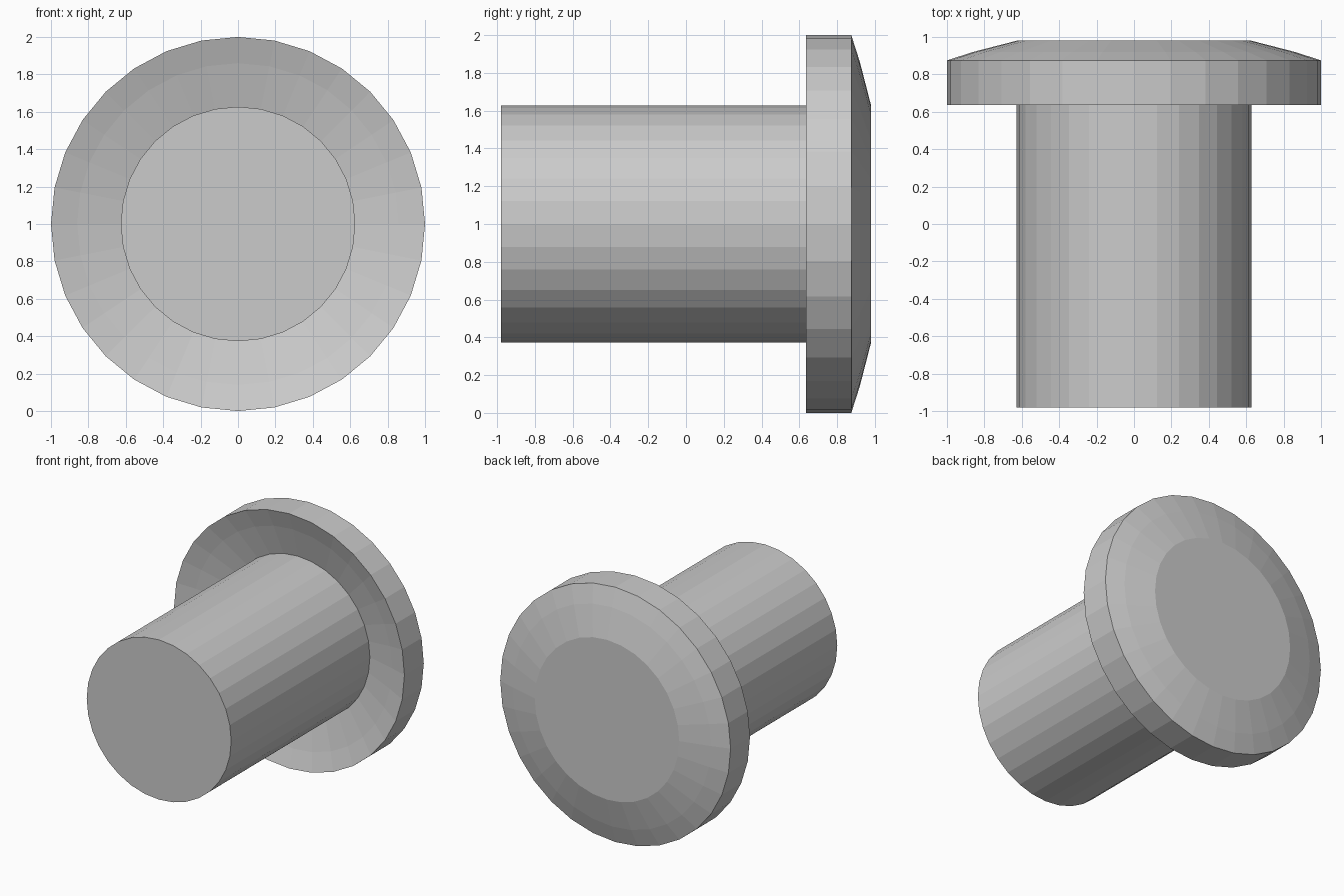
import bpy, bmesh, math

if "Cube" in bpy.data.objects:
    bpy.data.objects.remove(bpy.data.objects["Cube"])

SIDES = 32
CENTRE_Z = 1.0


def lathe(name, profile):
    """Turn (radius, y) points round the y axis; radius 0 closes to a point."""
    bm = bmesh.new()
    verts = [bm.verts.new((r, y, CENTRE_Z)) for r, y in profile]
    edges = [bm.edges.new(pair) for pair in zip(verts, verts[1:])]
    bmesh.ops.spin(bm, geom=verts + edges, cent=(0, 0, CENTRE_Z), axis=(0, 1, 0),
                   angle=math.tau, steps=SIDES, use_merge=True)
    bmesh.ops.remove_doubles(bm, verts=bm.verts, dist=1e-4)
    bmesh.ops.recalc_face_normals(bm, faces=bm.faces)
    mesh = bpy.data.meshes.new(name)
    bm.to_mesh(mesh)
    bm.free()
    obj = bpy.data.objects.new(name, mesh)
    bpy.context.collection.objects.link(obj)
    return obj


# Shaft, flange with a dished underside, and domed end, as one turned solid
lathe("flanged_pin", [
    (0, -0.98), (0.627, -0.98),                 # front face
    (0.627, 0.74), (0.86, 0.68), (1.0, 0.635),  # shaft and dished underside
    (1.0, 0.875), (0.86, 0.92), (0.627, 0.98),  # rim and sloped back
    (0, 0.98),                                  # back face
])
